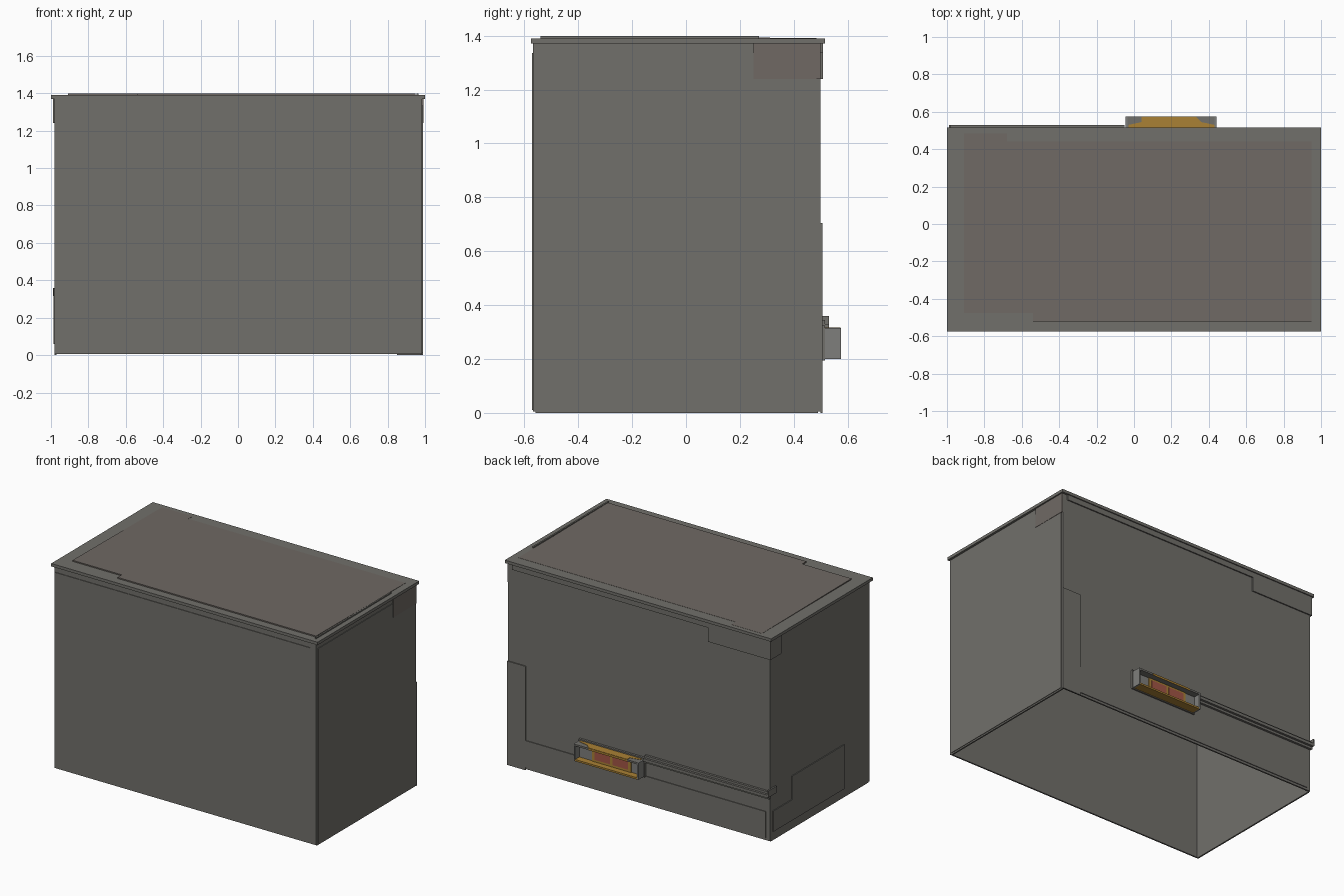
import bpy, bmesh
from mathutils import Vector

cube = bpy.data.objects.get("Cube")
if cube:
    bpy.data.objects.remove(cube, do_unlink=True)


def material(name, rgb):
    m = bpy.data.materials.new(name)
    m.use_nodes = True
    m.diffuse_color = (*rgb, 1)
    m.node_tree.nodes["Principled BSDF"].inputs["Base Color"].default_value = (*rgb, 1)
    return m


GREY = material("warm_grey", (0.165, 0.160, 0.145))
BROWN = material("brown_grey", (0.160, 0.141, 0.127))
LIGHT = material("light_grey", (0.21, 0.21, 0.20))
MUSTARD = material("mustard", (0.40, 0.22, 0.035))
RED = material("brick_red", (0.36, 0.09, 0.06))


def prism(name, axis, pts, a, b, mat):
    """Extrude a flat outline along an axis from a to b."""
    def place(p, d):
        return {"x": (d, p[0], p[1]), "y": (p[0], d, p[1]), "z": (p[0], p[1], d)}[axis]
    bm = bmesh.new()
    face = bm.faces.new([bm.verts.new(place(p, a)) for p in pts])
    ext = bmesh.ops.extrude_face_region(bm, geom=[face])
    verts = [v for v in ext["geom"] if isinstance(v, bmesh.types.BMVert)]
    bmesh.ops.translate(bm, verts=verts, vec=Vector(place((0, 0), b - a)))
    bmesh.ops.recalc_face_normals(bm, faces=bm.faces)
    me = bpy.data.meshes.new(name)
    bm.to_mesh(me)
    bm.free()
    me.materials.append(mat)
    ob = bpy.data.objects.new(name, me)
    bpy.context.collection.objects.link(ob)
    return ob


def box(name, x, y, z, mat):
    pts = [(x[0], y[0]), (x[1], y[0]), (x[1], y[1]), (x[0], y[1])]
    return prism(name, "z", pts, z[0], z[1], mat)


# Open-bottomed shell
TOP = 1.37
box("front_wall", (-0.98, 0.985), (-0.568, -0.558), (0.005, TOP), GREY)
box("back_wall", (-0.98, 0.985), (0.49, 0.50), (0.005, TOP), GREY)
box("right_wall", (-0.98, -0.97), (-0.558, 0.49), (0, TOP), GREY)
box("left_wall", (0.975, 0.985), (-0.558, 0.49), (0, TOP), GREY)

# Roof with overhanging lip and a gently sloping stepped panel
box("roof", (-1, 1), (-0.575, 0.515), (TOP, 1.39), GREY)
roof = prism("roof_panel", "z",
             [(-0.91, -0.475), (-0.54, -0.475), (-0.54, -0.52), (0.95, -0.52),
              (0.95, 0.44), (-0.68, 0.44), (-0.68, 0.485), (-0.91, 0.485)],
             1.385, 1.391, BROWN)
for v in roof.data.vertices:
    if v.co.z > 1.39:
        v.co.z += 0.007 * (0.485 - v.co.y)
box("roof_edge_strip", (0.955, 0.965), (-0.54, 0.27), (1.39, 1.398), GREY)

# Front panel
prism("front_panel", "y",
      [(-0.975, 0.01), (0.94, 0.01), (0.94, 1.335), (-0.975, 1.335)], -0.572, -0.568, GREY)

# Left side panel with stepped corner
prism("left_panel", "x",
      [(-0.55, 0.01), (0.485, 0.01), (0.485, 1.24), (0.25, 1.24), (0.25, 1.335), (-0.55, 1.335)],
      0.985, 0.989, GREY)
prism("left_corner_plate", "x",
      [(0.25, 1.24), (0.50, 1.24), (0.50, TOP), (0.25, TOP)], 0.985, 0.991, BROWN)
box("left_back_post", (0.85, 0.988), (0.50, 0.507), (0, 0.705), GREY)

# Right side stepped skirt panel and corner bracket
prism("right_skirt", "x",
      [(0.47, 0.06), (0.47, 0.20), (0.27, 0.20), (0.27, 0.36), (-0.29, 0.36), (-0.29, 0.06)],
      -0.986, -0.98, GREY)
box("right_corner_bracket", (-0.99, -0.98), (0.39, 0.508), (1.24, TOP), GREY)

# Back header band stepping down at the right corner
prism("back_header", "y",
      [(-0.98, 1.24), (-0.52, 1.24), (-0.52, 1.335), (0.95, 1.335), (0.95, TOP), (-0.98, TOP)],
      0.50, 0.508, GREY)

# Back lower skirt and rail
box("back_skirt", (-0.95, 0.85), (0.50, 0.505), (0.02, 0.20), GREY)
box("back_rail", (-0.985, -0.05), (0.50, 0.53), (0.31, 0.33), GREY)
box("back_rail_base", (-0.985, -0.05), (0.50, 0.515), (0.295, 0.345), GREY)
box("rail_end", (-0.99, -0.98), (0.44, 0.53), (0.315, 0.36), GREY)

# Recessed sign housing: flanges, ends, back plate
box("sign_mount", (-0.05, 0.445), (0.50, 0.515), (0.195, 0.325), GREY)
box("sign_back", (-0.04, 0.435), (0.515, 0.53), (0.205, 0.31), LIGHT)
for x0 in (-0.045, 0.43):
    box("sign_end", (x0, x0 + 0.01), (0.515, 0.575), (0.20, 0.315), LIGHT)
box("sign_top", (-0.035, 0.43), (0.515, 0.575), (0.303, 0.315), GREY)
box("sign_bottom", (-0.035, 0.43), (0.515, 0.575), (0.20, 0.212), MUSTARD)

# Mustard paint on the sign top and face
prism("sign_top_paint", "z",
      [(-0.03, 0.516), (0.43, 0.516), (0.43, 0.53), (0.36, 0.545), (0.33, 0.574),
       (0.04, 0.574), (0.04, 0.545), (-0.03, 0.53)], 0.315, 0.317, MUSTARD)
box("sign_face_paint", (0.04, 0.33), (0.53, 0.535), (0.212, 0.303), MUSTARD)
box("sign_lip_paint", (0.04, 0.33), (0.573, 0.576), (0.302, 0.315), MUSTARD)

# Red blocks on the sign face
for x0, x1 in ((0.06, 0.175), (0.195, 0.31)):
    box("sign_red_block", (x0, x1), (0.535, 0.539), (0.228, 0.29), RED)
